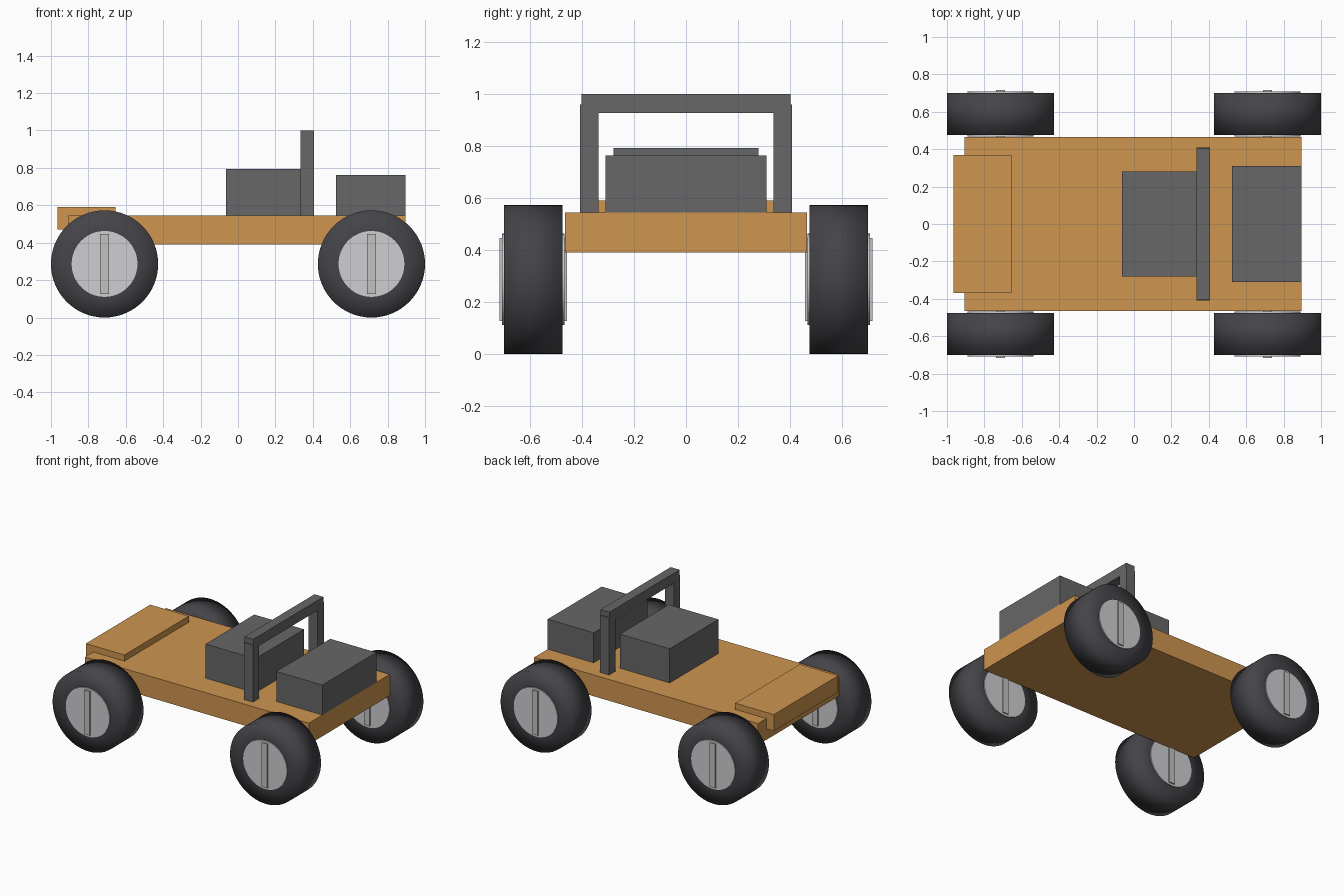
import bpy
import bmesh
from mathutils import Matrix

default = bpy.data.objects.get("Cube")
if default:
    bpy.data.objects.remove(default, do_unlink=True)


def material(name, rgb):
    mat = bpy.data.materials.new(name)
    color = (*rgb, 1.0)
    mat.diffuse_color = color
    mat.use_nodes = True
    mat.node_tree.nodes["Principled BSDF"].inputs["Base Color"].default_value = color
    return mat


ORANGE = material("orange", (0.62, 0.30, 0.08))
GREY = material("dark grey", (0.135, 0.135, 0.14))
RUBBER = material("black rubber", (0.058, 0.058, 0.066))
SILVER = material("silver", (0.62, 0.62, 0.64))
STEEL = material("steel grey", (0.54, 0.54, 0.55))


def finish(name, bm, mat):
    mesh = bpy.data.meshes.new(name)
    bm.to_mesh(mesh)
    bm.free()
    mesh.materials.append(mat)
    obj = bpy.data.objects.new(name, mesh)
    bpy.context.collection.objects.link(obj)
    return obj


def box(name, x, y, z, mat):
    """Box from (min, max) ranges along each axis."""
    bm = bmesh.new()
    bmesh.ops.create_cube(bm, size=1)
    for v in bm.verts:
        for axis, (low, high) in enumerate((x, y, z)):
            v.co[axis] = high if v.co[axis] > 0 else low
    return finish(name, bm, mat)


def disc(name, center, radius, width, mat, inset=0):
    """Cylinder lying along y, with an optional ring inset into its caps."""
    bm = bmesh.new()
    place = Matrix.Translation(center) @ Matrix.Rotation(1.570796, 4, "X")
    bmesh.ops.create_cone(bm, cap_ends=True, segments=64, radius1=radius,
                          radius2=radius, depth=width, matrix=place)
    if inset:
        caps = [f for f in bm.faces if len(f.verts) > 4]
        bmesh.ops.inset_individual(bm, faces=caps, thickness=inset)
        for f in bm.faces:
            f.smooth = True
    return finish(name, bm, mat)


# Body
box("chassis", (-0.905, 0.895), (-0.465, 0.465), (0.39, 0.545), ORANGE)
box("front_panel", (-0.965, -0.655), (-0.37, 0.37), (0.47, 0.59), ORANGE)
box("seat_block", (-0.065, 0.335), (-0.28, 0.28), (0.54, 0.793), GREY)
box("rear_engine", (0.525, 0.895), (-0.31, 0.31), (0.544, 0.763), GREY)

# Roll bar
for side, sign in (("left", 1), ("right", -1)):
    ends = sorted((sign * 0.337, sign * 0.408))
    box(f"roll_bar_post_{side}", (0.333, 0.405), ends, (0.54, 0.96), GREY)
box("roll_bar_top", (0.333, 0.405), (-0.403, 0.403), (0.927, 1.0), GREY)

# Wheels
RADIUS = 0.2865
for end, x in (("front", -0.7135), ("rear", 0.7135)):
    for side, y in (("left", 0.588), ("right", -0.588)):
        tag = f"{end}_{side}"
        center = (x, y, RADIUS)
        disc(f"tyre_{tag}", center, RADIUS, 0.226, RUBBER, inset=0.12)
        disc(f"hub_{tag}", center, 0.176, 0.24, SILVER)
        box(f"hub_bar_{tag}", (x - 0.023, x + 0.023), (y - 0.129, y + 0.129),
            (RADIUS - 0.16, RADIUS + 0.16), STEEL)
